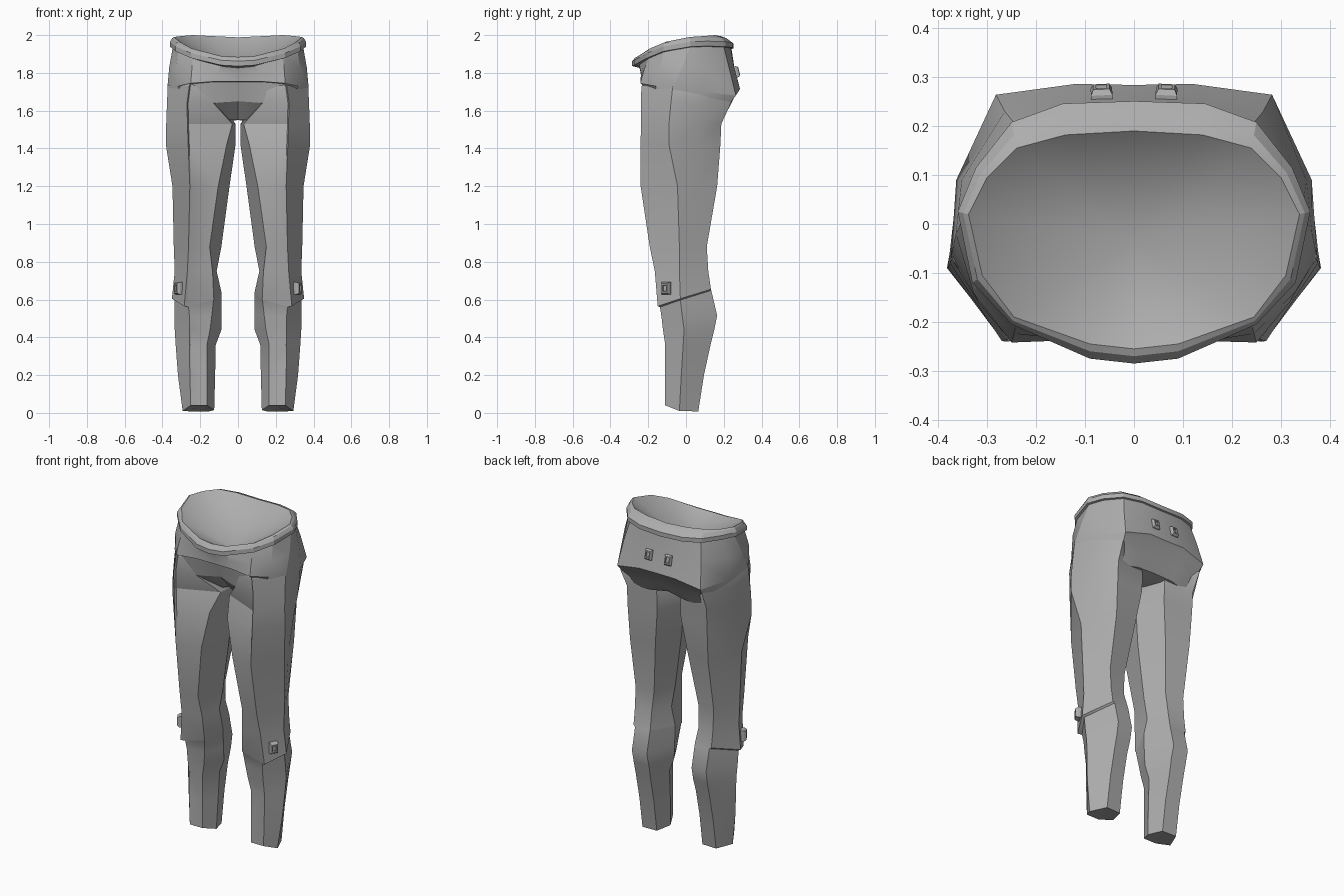
import bpy, bmesh, math
from mathutils import Vector, Matrix

grey = bpy.data.materials.new("grey cloth")
grey.diffuse_color = (0.42, 0.42, 0.42, 1)


def finish(name, bm, angle=28):
    bmesh.ops.recalc_face_normals(bm, faces=bm.faces)
    me = bpy.data.meshes.new(name)
    bm.to_mesh(me)
    bm.free()
    me.materials.append(grey)
    ob = bpy.data.objects.new(name, me)
    bpy.context.collection.objects.link(ob)
    bpy.ops.object.select_all(action='DESELECT')
    ob.select_set(True)
    bpy.context.view_layer.objects.active = ob
    bpy.ops.object.shade_smooth_by_angle(angle=math.radians(angle))
    return ob


def loft(bm, rings):
    """Join closed rings of equal length with quads."""
    vr = [[bm.verts.new(p) for p in r] for r in rings]
    n = len(vr[0])
    for a, b in zip(vr, vr[1:]):
        for i in range(n):
            j = (i + 1) % n
            bm.faces.new((a[i], a[j], b[j], b[i]))
    return vr


def fan(bm, ring, centre):
    c = bm.verts.new(centre)
    for i in range(len(ring)):
        bm.faces.new((ring[i], ring[(i + 1) % len(ring)], c))


def full(half):
    """Half ring from front centre to back centre, mirrored to a full ring."""
    return half + [(-x, y, z) for x, y, z in half[-2:0:-1]]


def moved(half, k, dz):
    return [(x * k, y * k, z + dz) for x, y, z in half]


# waistband: sloping rim, outer roll, shallow dished inside
rim = [(0, -.255, 1.885), (.09, -.245, 1.89), (.245, -.19, 1.93), (.31, -.105, 1.965),
       (.338, .02, 1.99), (.30, .095, 1.995), (.24, .155, 2.0), (.14, .182, 1.995), (0, .19, 1.988)]
band = [(0, -.285, 1.862), (.09, -.275, 1.867), (.25, -.205, 1.905), (.33, -.12, 1.94),
        (.36, .025, 1.965), (.323, .115, 1.968), (.25, .208, 1.965), (.145, .246, 1.96), (0, .251, 1.955)]
top_edge = [tuple(Vector(a) * .5 + Vector(b) * .5 + Vector((0, 0, .006))) for a, b in zip(rim, band)]
bm = bmesh.new()
vr = loft(bm, [full(rim), full(top_edge), full(band), full(moved(band, 1.0, -.026)),
               full(moved(band, .86, -.036))])
fan(bm, vr[0], (0, -.035, 1.78))
finish("waistband", bm, 22)

# hips: yoke over the front, seat panel at the back, crotch underneath
upper = [(x, max(y, -.25), z) for x, y, z in moved(band, .955, -.02)]
mid = [(0, -.24, 1.80), (.11, -.238, 1.80), (.245, -.224, 1.81), (.328, -.14, 1.82),
       (.364, -.02, 1.83), (.352, .09, 1.83), (.264, .23, 1.82), (.13, .255, 1.83), (0, .256, 1.83)]
hem = [(0, -.236, 1.755), (.12, -.237, 1.755), (.250, -.242, 1.745), (.318, -.16, 1.73),
       (.374, -.068, 1.72), (.363, .09, 1.70), (.282, .264, 1.68), (.12, .286, 1.715), (0, .284, 1.715)]
tuck = [(0, -.220, 1.753), (.12, -.221, 1.753), (.235, -.218, 1.743), (.30, -.15, 1.66),
        (.35, -.06, 1.60), (.34, .08, 1.60), (.276, .245, 1.655), (.118, .268, 1.695), (0, .266, 1.695)]
groin = [(0, -.170, 1.65), (.135, -.216, 1.64), (.22, -.19, 1.62), (.28, -.13, 1.58),
         (.33, -.05, 1.52), (.32, .07, 1.53), (.262, .20, 1.60), (.12, .225, 1.61), (0, .215, 1.62)]
under = [(0, -.06, 1.55), (.03, -.10, 1.55), (.15, -.12, 1.55), (.25, -.10, 1.53),
         (.28, -.05, 1.52), (.28, .06, 1.52), (.24, .165, 1.53), (.12, .185, 1.545), (0, .17, 1.56)]
bm = bmesh.new()
vr = loft(bm, [full(r) for r in (upper, mid, hem, tuck, groin, under)])
fan(bm, vr[-1], (0, .05, 1.55))
finish("hips", bm, 25)

# legs: height, then outer-front, inner-front, inner, inner-back, outer-back, side-back, outer
sections = [
    (1.78, (.23, -.19), (.14, -.17), (.14, -.06), (.14, .06), (.24, .17), (.33, .08), (.345, -.05)),
    (1.73, (.258, -.236), (.14, -.205), (.13, -.06), (.12, .12), (.274, .235), (.358, .088), (.372, -.07)),
    (1.64, (.270, -.239), (.13, -.216), (.08, -.06), (.09, .15), (.277, .238), (.360, .086), (.376, -.08)),
    (1.53, (.268, -.239), (.03, -.125), (.014, 0), (.08, .17), (.27, .187), (.352, .075), (.380, -.09)),
    (1.42, (.264, -.240), (.060, -.19), (.013, 0), (.08, .165), (.27, .182), (.341, .055), (.382, -.09)),
    (1.20, (.255, -.240), (.105, -.205), (.045, -.02), (.11, .14), (.265, .165), (.308, .055), (.347, -.045)),
    (0.88, (.262, -.192), (.150, -.175), (.088, -.02), (.15, .095), (.265, .11), (.303, .037), (.340, -.035)),
    (0.75, (.268, -.165), (.135, -.155), (.113, -.02), (.16, .105), (.265, .118), (.30, .041), (.335, -.035)),
]
lower = [
    (0.44, (.257, -.122), (.148, -.118), (.088, -.01), (.15, .145), (.25, .150), (.293, .07), (.335, -.01)),
    (0.36, (.257, -.110), (.165, -.110), (.118, -.01), (.155, .125), (.25, .13), (.29, .058), (.330, -.015)),
    (0.20, (.255, -.110), (.165, -.110), (.121, -.02), (.155, .09), (.25, .095), (.284, .035), (.318, -.025)),
]


def ring(sec):
    z, *pts = sec
    r = [(x, y, z) for x, y in pts]
    x, y, _ = r[0]
    step = .014 if z > 1.3 else .004      # side panel stands proud of the front
    return r[:1] + [(x - .006, y + step, z)] + r[1:]


# slanted flap edge above the calf, then the recessed calf beneath it
flap = [(.285, -.150, .565), (.264, -.140, .565), (.128, -.142, .60), (.088, -.02, .64),
        (.152, .130, .655), (.264, .132, .655), (.307, .052, .63), (.350, -.03, .605)]
calf_top = [(.262, -.138, .56), (.256, -.137, .56), (.130, -.139, .595), (.088, -.02, .635),
            (.152, .132, .648), (.252, .134, .648), (.294, .053, .623), (.336, -.03, .597)]
calf = [(.257, -.130, .51), (.252, -.129, .51), (.138, -.128, .52), (.088, -.015, .52),
        (.152, .163, .515), (.252, .165, .515), (.295, .073, .515), (.337, -.02, .515)]
cuff = [(.25, -.110, .04), (.246, -.110, .04), (.165, -.110, .04), (.126, -.03, .015),
        (.155, .062, .008), (.25, .065, .008), (.272, .015, .009), (.293, -.035, .01)]
leg_rings = [ring(s) for s in sections] + [flap, calf_top, calf] + [ring(s) for s in lower] + [cuff]

for side, s in (("right", 1), ("left", -1)):
    bm = bmesh.new()
    vr = loft(bm, [[(s * x, y, z) for x, y, z in r] for r in leg_rings])
    fan(bm, vr[-1], (s * .205, -.02, .03))
    finish(side + "_leg", bm)


def stud(name, pos, out, w, h, d):
    """Tapered rectangular stud with a hollowed face, pointing along out."""
    n = Vector(out).normalized()
    u = Vector((0, 0, 1)).cross(n).normalized()
    v = n.cross(u)
    m = Matrix((u, v, n)).transposed()
    corners = ((-1, -1), (1, -1), (1, 1), (-1, 1))
    rings = [[Vector(pos) + m @ Vector((a * w * k, b * h * k, z)) for a, b in corners]
             for k, z in ((1, -.015), (1, d * .4), (.75, d), (.5, d), (.45, d * .5))]
    bm = bmesh.new()
    vr = loft(bm, rings)
    bm.faces.new(vr[-1])
    bm.faces.new(vr[0])
    finish(name, bm, 15)


# studs on both calf flaps and the seat
for side, s in (("right", 1), ("left", -1)):
    stud(side + "_calf_stud", (s * .312, -.104, .66), (s * .86, -.5, 0), .024, .033, .022)
    stud(side + "_seat_stud", (s * .066, .263, 1.805), (s * .05, 1, .25), .022, .03, .018)
